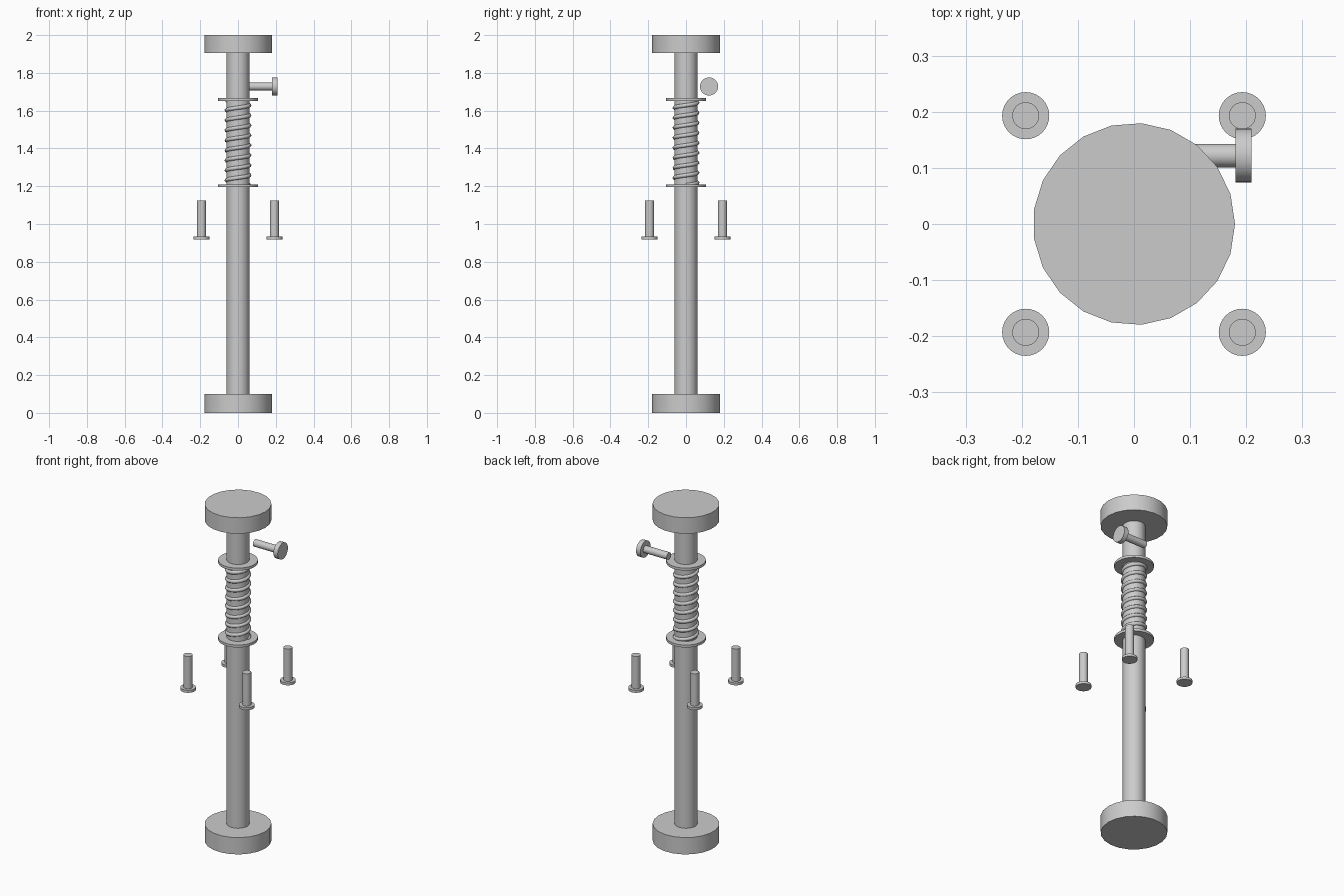
import bpy
import math
from mathutils import Vector

if "Cube" in bpy.data.objects:
    bpy.data.objects.remove(bpy.data.objects["Cube"], do_unlink=True)

steel = bpy.data.materials.new("plain grey metal")
steel.use_nodes = True
GREY = (0.6, 0.6, 0.6, 1)
steel.diffuse_color = GREY
steel.node_tree.nodes["Principled BSDF"].inputs["Base Color"].default_value = GREY


def cylinder(name, start, end, radius, sides=32):
    """Solid cylinder between two points, first vertex on +x when upright."""
    a, b = Vector(start), Vector(end)
    axis = b - a
    bpy.ops.mesh.primitive_cylinder_add(vertices=sides, radius=radius,
                                        depth=axis.length, location=(a + b) / 2)
    obj = bpy.context.object
    obj.name = name
    if axis.x:
        obj.rotation_euler.y = math.pi / 2
    else:
        obj.rotation_euler.z = -math.pi / 2
    obj.data.materials.append(steel)
    bpy.ops.object.shade_smooth_by_angle(angle=math.radians(30))
    return obj


def upright(name, bottom, top, radius, x=0, y=0, sides=32):
    return cylinder(name, (x, y, bottom), (x, y, top), radius, sides)


# Central rod and end weights
upright("centre_rod", 0, 2, 0.061)
upright("bottom_disc", 0, 0.1, 0.18, sides=21)
upright("top_disc", 1.905, 2, 0.18, sides=21)

# Spring seats
upright("lower_spring_washer", 1.195, 1.21, 0.107)
upright("upper_spring_washer", 1.652, 1.667, 0.107)

# Coil spring, a bevelled helix turned into a mesh
TURNS, STEPS = 8.5, 24
curve = bpy.data.curves.new("coil_spring", "CURVE")
curve.dimensions = "3D"
curve.bevel_depth = 0.011
curve.bevel_resolution = 2
curve.use_fill_caps = True
path = curve.splines.new("POLY")
count = int(TURNS * STEPS)
path.points.add(count)
for i, point in enumerate(path.points):
    angle = math.tau * i / STEPS
    height = 1.205 + 0.45 * i / count
    point.co = (0.06 * math.cos(angle), 0.06 * math.sin(angle), height, 1)
spring = bpy.data.objects.new("coil_spring", curve)
bpy.context.collection.objects.link(spring)
bpy.ops.object.select_all(action="DESELECT")
spring.select_set(True)
bpy.context.view_layer.objects.active = spring
bpy.ops.object.convert(target="MESH")
spring = bpy.context.object
spring.data.materials.clear()
spring.data.materials.append(steel)
bpy.ops.object.shade_smooth_by_angle(angle=math.radians(50))

# Four loose bolts around the rod
for side, x in (("left", 0.193), ("right", -0.193)):
    for end, y in (("front", -0.193), ("back", 0.193)):
        upright(f"{end}_{side}_bolt_head", 0.918, 0.933, 0.042, x, y)
        upright(f"{end}_{side}_bolt_shank", 0.925, 1.125, 0.024, x, y)

# Sideways thumb screw near the top
cylinder("thumb_screw_shank", (0.027, 0.122, 1.728), (0.19, 0.122, 1.728), 0.021)
cylinder("thumb_screw_head", (0.181, 0.122, 1.728), (0.209, 0.122, 1.728), 0.048)
